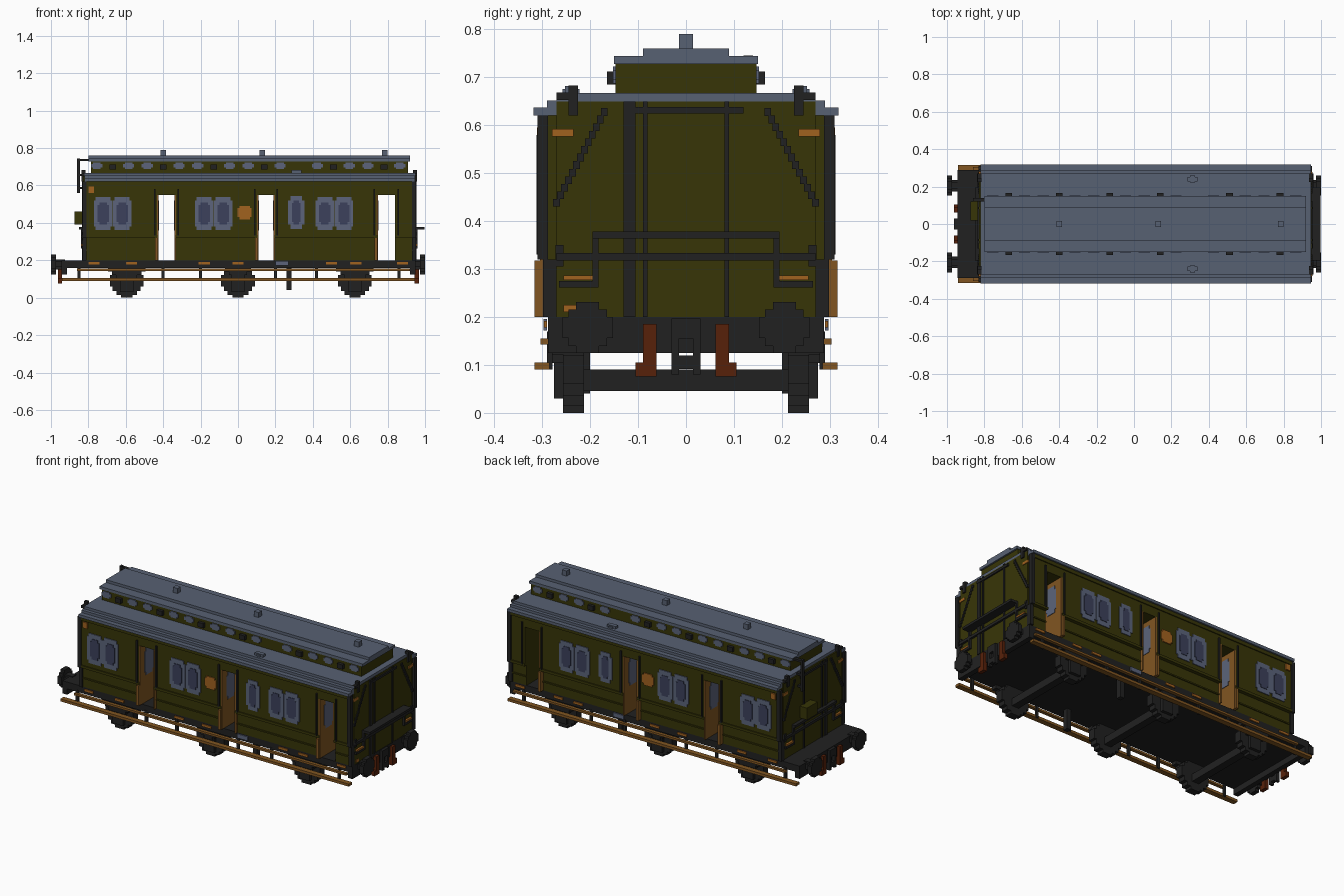
import bpy
import bmesh

cube = bpy.data.objects.get("Cube")
if cube:
    bpy.data.objects.remove(cube, do_unlink=True)


def material(name, red, green, blue):
    mat = bpy.data.materials.new(name)
    colour = [(c / 255) ** 2.2 for c in (red, green, blue)] + [1]
    mat.use_nodes = True
    mat.diffuse_color = colour
    mat.node_tree.nodes["Principled BSDF"].inputs["Base Color"].default_value = colour
    return mat


olive = material("olive_paint", 58, 56, 16)
slate = material("slate_roof", 88, 97, 114)
black = material("black_iron", 38, 38, 38)
wood = material("brown_wood", 128, 86, 38)
orange = material("orange_plate", 160, 98, 36)
frame_grey = material("window_frame", 92, 100, 122)
glass = material("dark_glass", 62, 67, 92)
red = material("rust_red", 88, 38, 18)


class Part:
    """Collects boxes and stepped prisms into one object."""
    all_parts = []

    def __init__(self, name, mat):
        self.name, self.mat, self.bm = name, mat, bmesh.new()
        Part.all_parts.append(self)

    def box(self, x0, x1, y0, y1, z0, z1, both=False):
        verts = bmesh.ops.create_cube(self.bm, size=1)["verts"]
        for v in verts:
            v.co.x = x1 if v.co.x > 0 else x0
            v.co.y = y1 if v.co.y > 0 else y0
            v.co.z = z1 if v.co.z > 0 else z0
        if both:
            self.box(x0, x1, -y1, -y0, z0, z1)

    def stair(self, centre, axis, steps, depth, both=False):
        quarter = []
        for i, (w, h) in enumerate(steps):
            quarter.append((w, h))
            if i + 1 < len(steps):
                quarter.append((steps[i + 1][0], h))
        back = quarter[::-1]
        outline = quarter + [(-a, b) for a, b in back]
        outline += [(-a, -b) for a, b in quarter] + [(a, -b) for a, b in back]
        x, y, z = centre
        if axis == "y":
            pts = [(x + a, y - depth / 2, z + b) for a, b in outline]
            move = (0, depth, 0)
        else:
            pts = [(x - depth / 2, y + a, z + b) for a, b in outline]
            move = (depth, 0, 0)
        face = self.bm.faces.new([self.bm.verts.new(p) for p in pts])
        out = bmesh.ops.extrude_face_region(self.bm, geom=[face], use_keep_orig=True)
        verts = [g for g in out["geom"] if isinstance(g, bmesh.types.BMVert)]
        bmesh.ops.translate(self.bm, verts=verts, vec=move)
        if both:
            self.stair((x, -y, z), axis, steps, depth)

    def finish(self):
        bmesh.ops.recalc_face_normals(self.bm, faces=self.bm.faces)
        mesh = bpy.data.meshes.new(self.name)
        self.bm.to_mesh(mesh)
        self.bm.free()
        mesh.materials.append(self.mat)
        bpy.context.collection.objects.link(bpy.data.objects.new(self.name, mesh))


LEFT, RIGHT = -0.82, 0.94
DOORS = [(-0.43, -0.335), (0.105, 0.195), (0.745, 0.84)]

# Body blocks between the through passages, joined by a lintel
body = Part("body", olive)
start = LEFT
for a, b in DOORS + [(RIGHT, RIGHT)]:
    body.box(start, a, -0.288, 0.288, 0.2, 0.32)
    body.box(start, a, -0.303, 0.303, 0.32, 0.55)
    start = b
body.box(LEFT, RIGHT, -0.303, 0.303, 0.55, 0.625)
for x in (LEFT, RIGHT):
    body.box(x - 0.008, x + 0.008, -0.27, 0.27, 0.2, 0.65)

# Raised mouldings on the sides
trim = Part("side_mouldings", olive)
start = LEFT
for a, b in DOORS + [(RIGHT, RIGHT)]:
    trim.box(start, a, 0.303, 0.309, 0.32, 0.335, both=True)
    trim.box(start, a, 0.288, 0.294, 0.25, 0.258, both=True)
    start = b
trim.box(LEFT, RIGHT, 0.303, 0.309, 0.6, 0.62, both=True)

# Open inward doors lining the passages
doors = Part("doors", wood)
door_glass = Part("door_windows", frame_grey)
rails = Part("door_handrails", black)
for a, b in DOORS:
    for x, s in ((a, 1), (b, -1)):
        if b > 0.8 and s < 0:
            continue
        doors.box(x - 0.004, x + 0.004, 0.1, 0.305, 0.2, 0.55, both=True)
        door_glass.stair((x + s * 0.004, 0.225, 0.44), "x",
                         [(0.04, 0.06), (0.03, 0.08)], 0.006, both=True)
    doors.box(a - 0.014, a + 0.002, 0.28, 0.316, 0.2, 0.318, both=True)
    for x in (a - 0.02, b + 0.012):
        rails.box(x, x + 0.008, 0.303, 0.312, 0.33, 0.58, both=True)

# Side windows: pairs and one narrow light
frames = Part("window_frames", frame_grey)
panes = Part("window_panes", glass)
for x in (-0.67, -0.13, 0.515):
    for s in (-1, 1):
        spot = x + s * 0.051
        frames.stair((spot, 0.304, 0.45), "y", [(0.05, 0.07), (0.04, 0.088)], 0.008, True)
        panes.stair((spot, 0.307, 0.45), "y", [(0.03, 0.045), (0.02, 0.06)], 0.008, True)
frames.stair((0.312, 0.304, 0.455), "y", [(0.044, 0.065), (0.03, 0.088)], 0.008, True)
panes.stair((0.312, 0.307, 0.455), "y", [(0.022, 0.05), (0.014, 0.065)], 0.008, True)

# Small painted plates
plates = Part("orange_plates", orange)
plates.stair((0.035, 0.305, 0.455), "y", [(0.038, 0.024), (0.028, 0.036)], 0.008, True)
plates.box(-0.8, -0.77, 0.303, 0.311, 0.56, 0.595, both=True)
for x in (-0.77, -0.57, -0.18, 0, 0.5, 0.63, 0.88):
    plates.box(x - 0.03, x + 0.03, 0.29, 0.296, 0.178, 0.192, both=True)
for x in (LEFT, RIGHT):
    plates.box(x - 0.012, x + 0.012, 0.235, 0.28, 0.577, 0.592, both=True)
    plates.box(x - 0.02, x + 0.02, 0.195, 0.255, 0.277, 0.287, both=True)
plates.box(RIGHT, 0.952, -0.255, -0.228, 0.21, 0.225)
frames.box(0.2, 0.27, 0.29, 0.297, 0.172, 0.196, both=True)

# Stepped roof with clerestory
roof = Part("roof", slate)
for half, low, high in ((0.318, 0.62, 0.637), (0.29, 0.637, 0.652), (0.27, 0.652, 0.667)):
    roof.box(LEFT, RIGHT + 0.006, -half, half, low, high)
roof.box(-0.8, 0.92, -0.15, 0.15, 0.728, 0.744)
roof.box(-0.8, 0.92, -0.09, 0.09, 0.744, 0.76)
clerestory = Part("clerestory", olive)
clerestory.box(-0.785, 0.91, -0.147, 0.147, 0.667, 0.728)
lights = Part("clerestory_windows", frame_grey)
vents = Part("clerestory_vents", black)
for x in (-0.67, -0.4, -0.13, 0.14, 0.51, 0.78):
    vents.box(x - 0.018, x + 0.018, 0.147, 0.165, 0.685, 0.712, both=True)
    for s in (-1, 1):
        lights.stair((x + s * 0.085, 0.148, 0.705), "y",
                     [(0.03, 0.01), (0.02, 0.018)], 0.008, True)
chimneys = Part("roof_chimneys", slate)
for x in (-0.4, 0.13, 0.785):
    chimneys.box(x - 0.015, x + 0.015, -0.015, 0.015, 0.76, 0.79)
chimneys.box(0.285, 0.34, 0.228, 0.252, 0.667, 0.682, both=True)
chimneys.box(0.3, 0.325, 0.222, 0.258, 0.65, 0.676, both=True)

# Underframe
chassis = Part("underframe", black)
chassis.box(-0.94, 0.95, -0.288, 0.288, 0.16, 0.2)
for x in (-0.93, 0.935):
    chassis.box(x - 0.015, x + 0.015, -0.288, 0.288, 0.125, 0.2)
chassis.box(0.258, 0.285, 0.2, 0.23, 0.04, 0.16, both=True)

# Wheels, axles, axle boxes and leaf springs
wheels = Part("wheels", black)
gear = Part("axles_and_springs", black)
disc = [(0.09, 0.03), (0.075, 0.055), (0.055, 0.075), (0.03, 0.09)]
for x, reach in ((-0.595, 0.1), (0, 0.07), (0.625, 0.1)):
    wheels.stair((x, 0.235, 0.09), "y", disc, 0.044, both=True)
    gear.box(x - 0.022, x + 0.022, -0.22, 0.22, 0.046, 0.09)
    gear.box(x - 0.035, x + 0.035, 0.25, 0.275, 0.03, 0.15, both=True)
    for i in range(3):
        half, low = reach - i * 0.022, 0.14 - i * 0.018
        gear.box(x - half, x + half, 0.25, 0.282, low, low + 0.02, both=True)

# Wooden running boards and hangers
boards = Part("running_boards", wood)
boards.box(-0.94, 0.945, 0.285, 0.316, 0.09, 0.105, both=True)
boards.box(-0.86, 0.92, 0.285, 0.304, 0.143, 0.155, both=True)
hangers = Part("board_hangers", black)
for x in (-0.85, -0.4, -0.2, 0.2, 0.42, 0.86):
    hangers.box(x - 0.008, x + 0.008, 0.278, 0.29, 0.09, 0.17, both=True)

# Buffers, hook and couplings at both ends
buffers = Part("buffers", black)
hooks = Part("drawhooks", black)
couplings = Part("couplings", red)
for s, beam in ((-1, 0.94), (1, 0.945)):
    buffers.stair((s * 0.987, 0.205, 0.178), "x",
                  [(0.053, 0.022), (0.04, 0.038), (0.024, 0.053)], 0.026, both=True)
    buffers.stair((s * 0.955, 0.205, 0.178), "x", [(0.03, 0.015), (0.018, 0.026)], 0.06, True)
    x0, x1 = sorted((s * beam, s * (beam + 0.022)))
    hooks.box(x0, x1, -0.03, 0.03, 0.155, 0.197)
    hooks.box(x0, x1, 0.015, 0.03, 0.08, 0.155, both=True)
    hooks.box(x0, x1, -0.016, 0.016, 0.092, 0.12)
    couplings.box(x0, x1, 0.062, 0.09, 0.08, 0.185, both=True)
    couplings.box(x0, x1, 0.062, 0.105, 0.076, 0.105, both=True)

# End walls: corner posts, door posts, sloping steps and folding bridge
ends = Part("end_ironwork", black)
for s, wall in ((-1, LEFT), (1, RIGHT)):
    def bar(near, far, y0, y1, z0, z1, both=False):
        x0, x1 = sorted((wall + s * near, wall + s * far))
        ends.box(x0, x1, y0, y1, z0, z1, both)

    bar(-0.01, 0.012, 0.288, 0.31, 0.32, 0.62, True)
    bar(-0.01, 0.012, 0.27, 0.298, 0.2, 0.32, True)
    bar(0, 0.014, 0.08, 0.09, 0.2, 0.65, True)
    bar(0, 0.014, -0.13, -0.105, 0.2, 0.65)
    bar(0, 0.016, -0.13, 0.12, 0.625, 0.638)
    bar(0, 0.02, -0.27, 0.27, 0.318, 0.334)
    bar(0.005, 0.015, 0.255, 0.272, 0.305, 0.35, True)
    bar(-0.005, 0.016, 0.225, 0.245, 0.62, 0.683, True)
    bar(-0.005, 0.016, 0.225, 0.27, 0.653, 0.668, True)
    for i in range(13):
        y, z = 0.27 - i * 0.0083, 0.43 + i * 0.0158
        bar(0, 0.014, y - 0.007, y + 0.007, z, z + 0.016, True)
    reach = 0.058 if s > 0 else 0.03
    bar(0, reach, -0.195, 0.195, 0.364, 0.378)
    bar(0, 0.02, 0.182, 0.195, 0.27, 0.364, True)
    bar(0, 0.02, 0.182, 0.265, 0.262, 0.275, True)

# Lamp post and box on the platform end
ends.box(-0.86, -0.845, 0.12, 0.14, 0.56, 0.745)
for z in (0.58, 0.65, 0.73):
    ends.box(-0.86, -0.79, 0.12, 0.14, z, z + 0.012)
locker = Part("platform_box", olive)
locker.box(-0.875, LEFT, 0.02, 0.12, 0.39, 0.46)

for part in Part.all_parts:
    part.finish()
